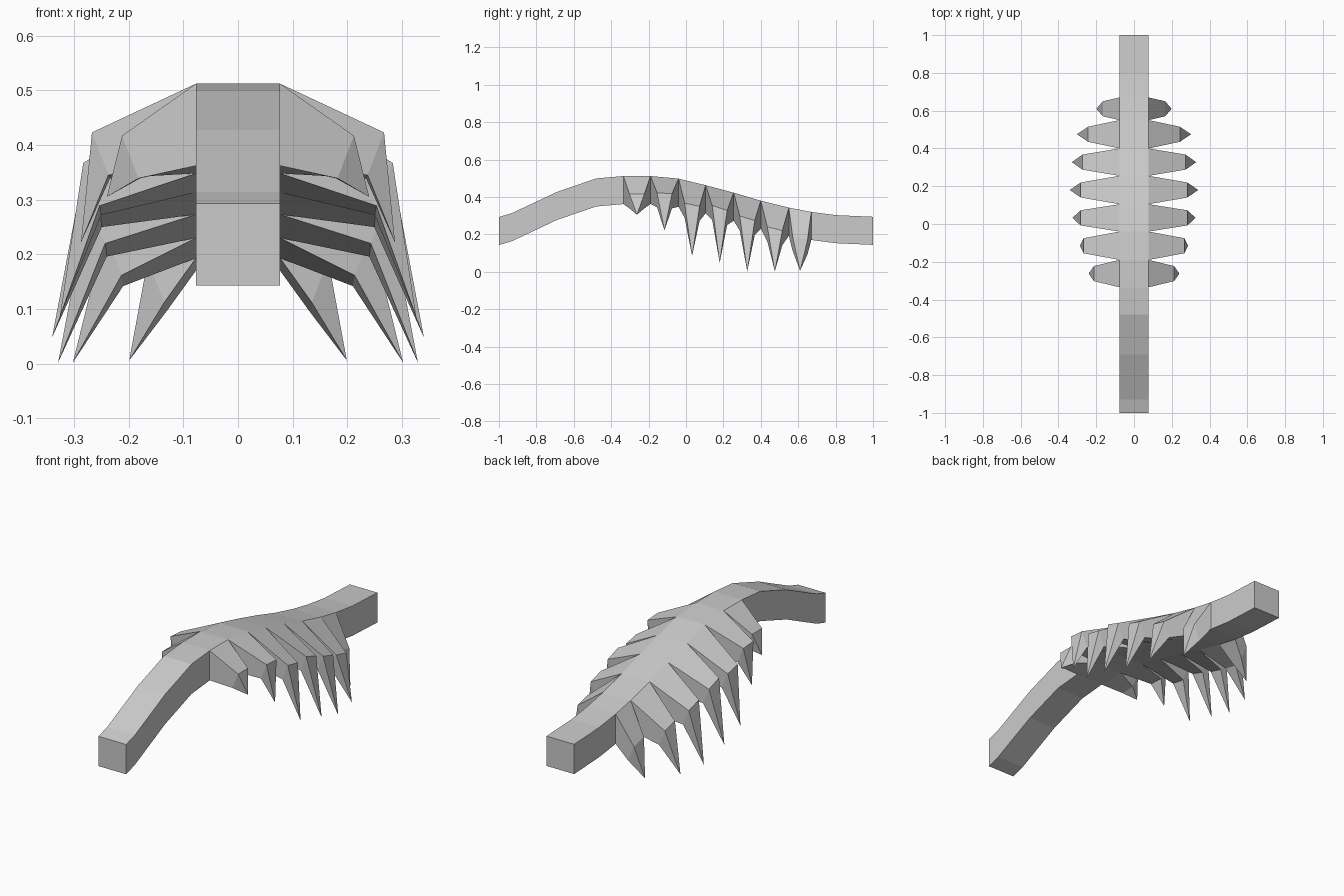
import bpy, bmesh

if "Cube" in bpy.data.objects:
    bpy.data.objects.remove(bpy.data.objects["Cube"])

W, H = 0.077, 0.15  # spine half width and height
# top line of the spine as (y, z)
TOP = [(-1, .293), (-.93, .314), (-.69, .427), (-.48, .499), (-.335, .512),
       (-.19, .512), (-.04, .498), (.105, .463), (.255, .423), (.4, .380),
       (.55, .343), (.67, .320), (.8, .303), (1, .294)]
FIRST_RIB = 4

# per rib: elbow x, elbow z (front, back), tip x, tip z
RIBS = [(.212, .417, .417, .240, .305),
        (.267, .423, .417, .287, .222),
        (.283, .367, .350, .326, .085),
        (.282, .355, .328, .340, .048),
        (.273, .298, .274, .329, .002),
        (.243, .240, .220, .302, .002),
        (.165, .190, .172, .199, .006)]


def make_object(name, verts, faces):
    bm = bmesh.new()
    vs = [bm.verts.new(v) for v in verts]
    for f in faces:
        bm.faces.new([vs[i] for i in f])
    bmesh.ops.recalc_face_normals(bm, faces=bm.faces)
    mesh = bpy.data.meshes.new(name)
    bm.to_mesh(mesh)
    bm.free()
    obj = bpy.data.objects.new(name, mesh)
    bpy.context.collection.objects.link(obj)
    return obj


def skip_side(i):
    return FIRST_RIB <= i < FIRST_RIB + len(RIBS)


# spine: square bar swept along the top line, open where ribs grow out
# ribs: tapering from the spine side to an elbow, then down to a point
verts, faces = [], []
for y, z in TOP:
    verts += [(-W, y, z), (W, y, z), (W, y, z - H), (-W, y, z - H)]
for i in range(len(TOP) - 1):
    for k in range(4):
        if k in (1, 3) and skip_side(i):
            continue
        a, b = i * 4 + k, i * 4 + (k + 1) % 4
        faces.append((a, b, b + 4, a + 4))
n = len(verts)
faces += [(0, 1, 2, 3), (n - 4, n - 3, n - 2, n - 1)]

for r, (ex, zf, zb, tx, tz) in enumerate(RIBS):
    i = FIRST_RIB + r
    mid = (TOP[i][0] + TOP[i + 1][0]) / 2
    for side in (-1, 1):
        t, u = (1, 2) if side > 0 else (0, 3)
        root = [i * 4 + t, i * 4 + 4 + t, i * 4 + 4 + u, i * 4 + u]
        s = len(verts)
        verts += [(side * ex, mid - .04, zf), (side * ex, mid + .04, zb),
                  (side * (ex - .033), mid + .04, zb - .078),
                  (side * (ex - .030), mid - .04, zf - .078),
                  (side * tx, mid, tz)]
        for k in range(4):
            j = (k + 1) % 4
            faces.append((root[k], root[j], s + j, s + k))
            faces.append((s + k, s + j, s + 4))

make_object("spine_with_ribs", verts, faces)
